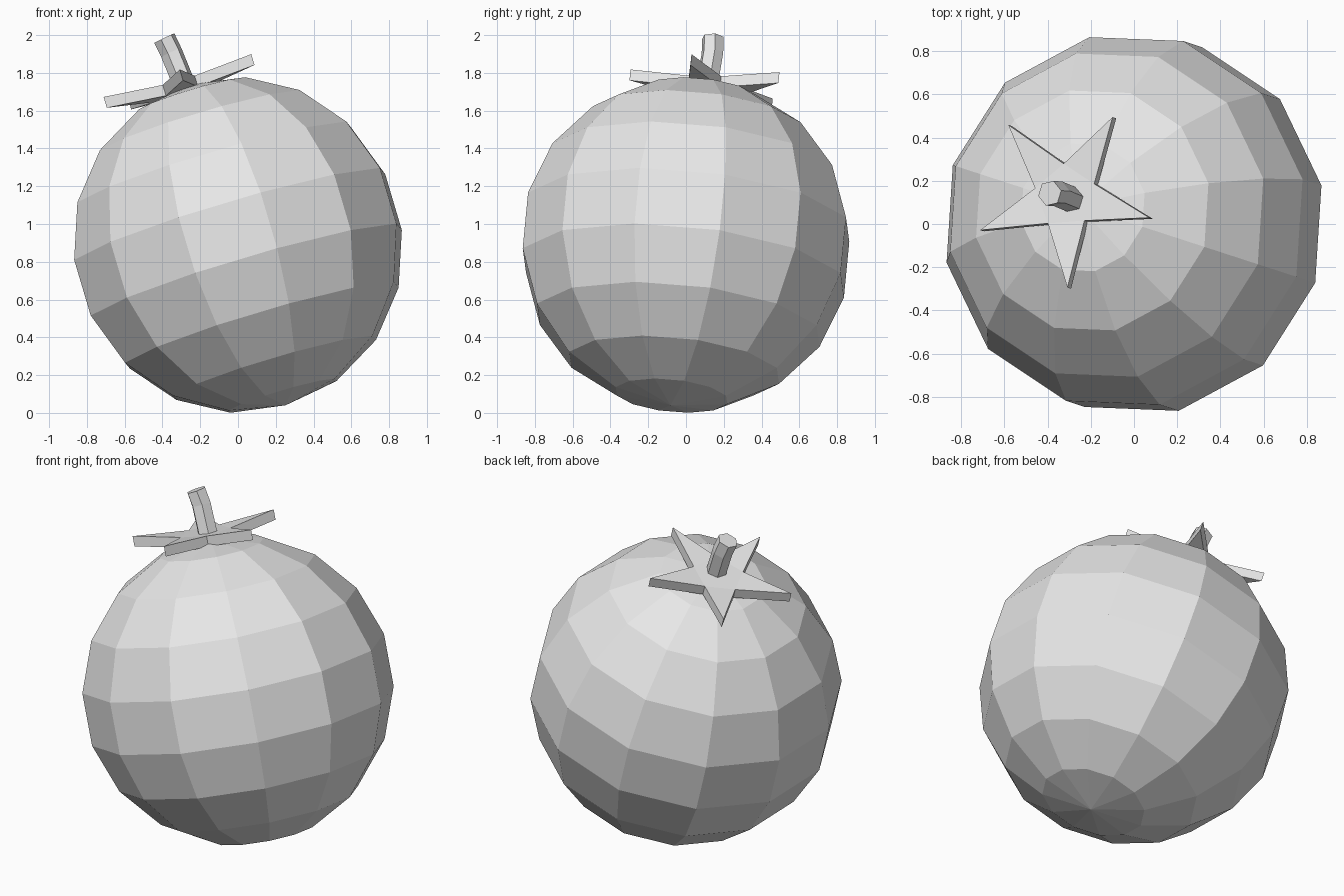
import bpy, bmesh
from math import radians, sin, cos, pi
from mathutils import Matrix, Vector

cube = bpy.data.objects.get("Cube")
if cube:
    bpy.data.objects.remove(cube, do_unlink=True)

RADIUS = 0.889
TILT = Matrix.Rotation(radians(-18), 4, 'Z') @ Matrix.Rotation(radians(-17.35), 4, 'Y')
PLACE = Matrix.Translation((0, 0, RADIUS)) @ TILT

grey = bpy.data.materials.new("plain grey")
grey.use_nodes = True
grey.diffuse_color = (0.8, 0.8, 0.8, 1)
grey.node_tree.nodes["Principled BSDF"].inputs["Base Color"].default_value = (0.8, 0.8, 0.8, 1)


def finish(name, bm, matrix=None):
    """Turn a bmesh into a flat-shaded object, optionally moved by a matrix."""
    if matrix:
        bm.transform(matrix)
    bmesh.ops.recalc_face_normals(bm, faces=bm.faces)
    mesh = bpy.data.meshes.new(name)
    bm.to_mesh(mesh)
    bm.free()
    mesh.materials.append(grey)
    obj = bpy.data.objects.new(name, mesh)
    bpy.context.collection.objects.link(obj)
    return obj


def bridge(bm, lower, upper):
    """Join two equal loops of vertices with quads."""
    n = len(lower)
    for i in range(n):
        j = (i + 1) % n
        bm.faces.new((lower[i], lower[j], upper[j], upper[i]))


# Round fruit, leaning to one side
bm = bmesh.new()
bmesh.ops.create_uvsphere(bm, u_segments=12, v_segments=9, radius=RADIUS)
finish("fruit", bm, PLACE)

# Five-pointed leaf crown, its middle slightly sunk
bm = bmesh.new()
loops = []
for drop in (0.06, 0):
    loop = []
    for i in range(10):
        tip = i % 2 == 0
        r = 0.429 if tip else 0.15
        a = radians(3.3 + 36 * i)
        z = 0.947 - drop - (0 if tip else 0.025)
        loop.append(bm.verts.new((r * cos(a) - 0.072, r * sin(a) + 0.025, z)))
    loops.append(loop)
bridge(bm, *loops)
for loop in loops:
    bm.faces.new(loop[1::2])
    for i in range(0, 10, 2):
        bm.faces.new((loop[i - 1], loop[i], loop[i + 1]))
finish("leaf_crown", bm, PLACE)

# Bent six-sided stem
path = [Vector(p) for p in ((-0.285, 0.112, 1.74), (-0.352, 0.14, 1.905), (-0.39, 0.142, 1.984))]
bm = bmesh.new()
rings = []
for k, p in enumerate(path):
    along = path[min(k + 1, 2)] - path[max(k - 1, 0)]
    turn = Vector((0, 0, 1)).rotation_difference(along.normalized()).to_matrix()
    rings.append([bm.verts.new(p + turn @ Vector((cos(i * pi / 3 + 0.2), sin(i * pi / 3 + 0.2), 0)) * 0.06)
                  for i in range(6)])
for a, b in zip(rings, rings[1:]):
    bridge(bm, a, b)
bm.faces.new(rings[0])
bm.faces.new(rings[-1])
finish("stem", bm)
